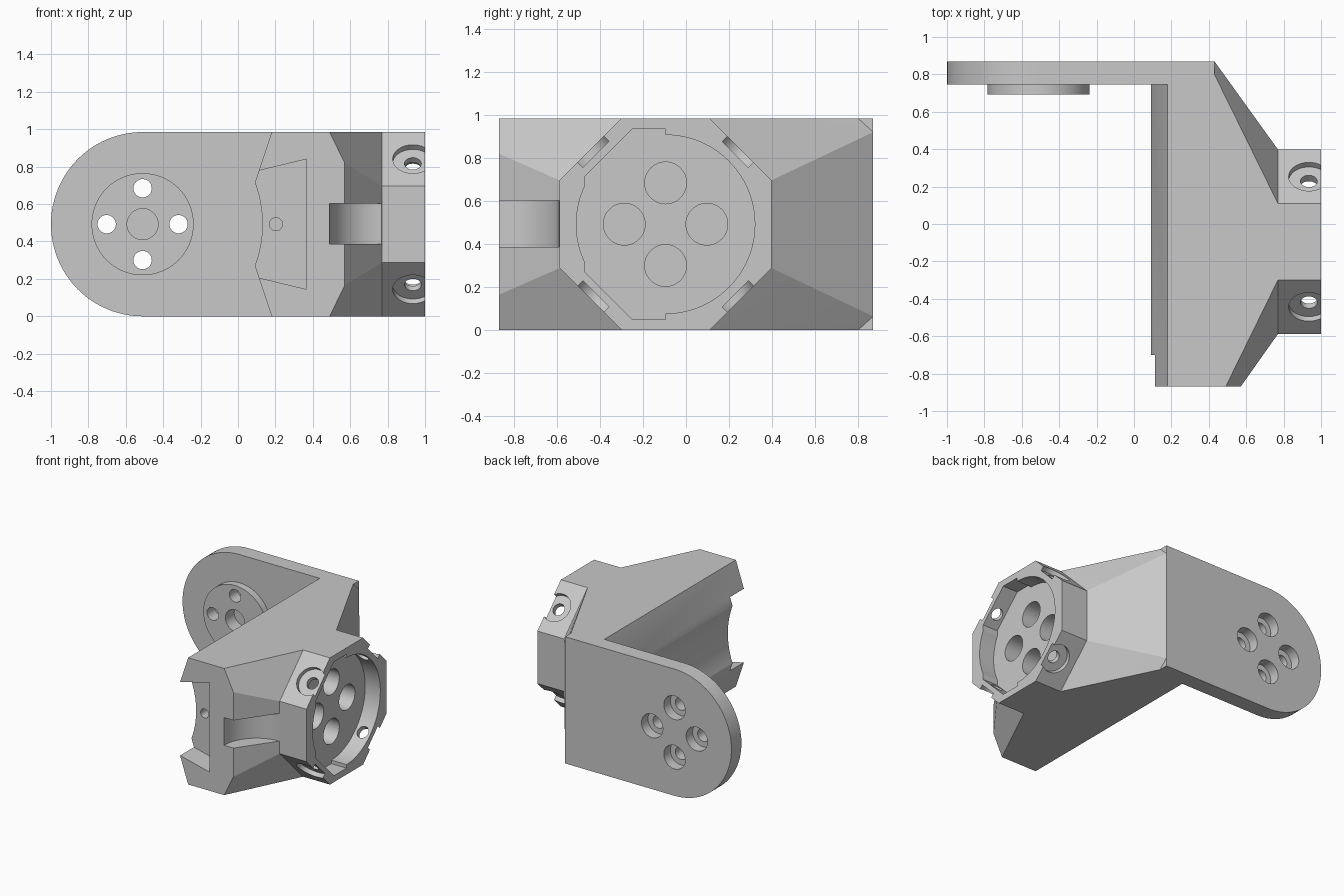
import bpy
import bmesh
import math
from mathutils import Vector

if "Cube" in bpy.data.objects:
    bpy.data.objects.remove(bpy.data.objects["Cube"], do_unlink=True)

H = 0.985            # overall height
MID = H / 2
RING_Y = -0.095      # axis of the eight-sided socket
PIVOT_X = -0.51      # axis of the rounded arm
BOLT = 0.192         # bolt circle radius
FLOOR = 0.87         # bottom of the socket recess

X, Y, Z = Vector((1, 0, 0)), Vector((0, 1, 0)), Vector((0, 0, 1))

grey = bpy.data.materials.new("plain grey")
grey.use_nodes = True
grey.diffuse_color = (0.58, 0.58, 0.58, 1)
grey.node_tree.nodes["Principled BSDF"].inputs["Base Color"].default_value = grey.diffuse_color


def make_object(name, bm):
    bmesh.ops.recalc_face_normals(bm, faces=bm.faces[:])
    mesh = bpy.data.meshes.new(name)
    bm.to_mesh(mesh)
    bm.free()
    mesh.materials.append(grey)
    obj = bpy.data.objects.new(name, mesh)
    bpy.context.collection.objects.link(obj)
    return obj


def prism(name, points, u, v, w, lo, hi, origin=(0, 0, 0)):
    """Outline in the u-v plane, extruded along w from lo to hi."""
    bm = bmesh.new()
    o = Vector(origin)
    rings = [[bm.verts.new(o + u * a + v * b + w * t) for a, b in points] for t in (lo, hi)]
    bm.faces.new(rings[0])
    bm.faces.new(rings[1])
    n = len(points)
    for i in range(n):
        j = (i + 1) % n
        bm.faces.new((rings[0][i], rings[0][j], rings[1][j], rings[1][i]))
    return make_object(name, bm)


def circle(a, b, r, n=48, start=0.0):
    return [(a + r * math.cos(start + 2 * math.pi * i / n),
             b + r * math.sin(start + 2 * math.pi * i / n)) for i in range(n)]


def bolt_points(a, b):
    return [(a + BOLT, b), (a - BOLT, b), (a, b + BOLT), (a, b - BOLT)]


def combine(target, tool, operation):
    tool.hide_render = True
    mod = target.modifiers.new(operation.lower(), "BOOLEAN")
    mod.operation = operation
    mod.solver = "EXACT"
    mod.object = tool
    bpy.context.view_layer.objects.active = target
    bpy.ops.object.modifier_apply(modifier=mod.name)
    bpy.data.objects.remove(tool, do_unlink=True)


def cut(target, *args, **kw):
    combine(target, prism("cutter", *args, **kw), "DIFFERENCE")


# Body: convex form tapering from the tall block down to the socket outline
octagon = circle(RING_Y, MID, MID / math.cos(math.pi / 8), 8, math.pi / 8)
half_points = []
for y in (-0.87, 0.87):
    half_points += [(0.18, y, MID), (0.09, y, 0.2227)]
half_points += [(0.49, -0.87, MID), (0.57, -0.87, 0.328),
                (0.43, 0.80, MID), (0.43, 0.87, 0.428)]
bm = bmesh.new()
for x, y, h in half_points:
    for s in (-1, 1):
        bm.verts.new((x, y, MID + s * h))
for y, z in octagon:
    bm.verts.new((0.77, y, z))
bmesh.ops.convex_hull(bm, input=bm.verts[:])
bmesh.ops.dissolve_limit(bm, angle_limit=0.005, verts=bm.verts[:], edges=bm.edges[:])
bracket = make_object("bracket_body", bm)

# Curved relief on the front corner, ending at the socket
cut(bracket, circle(0.77, -0.87, 0.28, 64), X, Y, Z, 0.387, 0.602)

# Straight eight-sided socket
combine(bracket, prism("socket", octagon, Y, Z, X, 0.70, 1.0), "UNION")

# Hollow channel along the inner side, swept around the arm's pivot
cut(bracket, circle(PIVOT_X, MID, 0.64, 128), X, Z, Y, -1, 1)

# Front pocket with its small hole
cut(bracket, [(0.0, 0.752), (0.365, 0.84), (0.365, 0.145), (0.0, 0.233)], X, Z, Y, -1, -0.70)
cut(bracket, circle(0.203, MID, 0.035, 24), X, Z, Y, -0.8, -0.5)

# Socket recess: round on one half, faceted on the other
cut(bracket, circle(RING_Y, MID, 0.415, 96), Y, Z, X, FLOOR, 1.1)
facet = [(RING_Y, 0.935), (-0.25, 0.935), (-0.47, 0.715), (-0.47, H - 0.715),
         (-0.25, H - 0.935), (RING_Y, H - 0.935)]
cut(bracket, facet, Y, Z, X, FLOOR, 1.1)
for a, b in bolt_points(RING_Y, MID):
    cut(bracket, circle(a, b, 0.097), Y, Z, X, FLOOR - 0.15, FLOOR + 0.05)

# Counterbored screw holes on the four slanted socket faces
for sy in (-1, 1):
    for sz in (-1, 1):
        d = Vector((0, sy, sz)).normalized()
        v = d.cross(X)
        for r, depth in ((0.108, 0.458), (0.045, 0.36)):
            cut(bracket, circle(0.935, 0, r, 40), X, v, d, depth, 0.53, origin=(0, RING_Y, MID))

# Rounded arm plate and its raised boss
arc = [(PIVOT_X + (1 + PIVOT_X) * math.cos(t), MID + MID * math.sin(t))
       for t in (math.pi * (0.5 + i / 48) for i in range(49))]
plate = prism("arm_plate", arc + [(0.43, 0.0), (0.43, H)], X, Z, Y, 0.747, 0.87)
combine(plate, prism("boss", circle(PIVOT_X, MID, 0.273, 64), X, Z, Y, 0.692, 0.80), "UNION")
cut(plate, circle(PIVOT_X, MID, 0.083), X, Z, Y, 0.6, 0.80)
for a, b in bolt_points(PIVOT_X, MID):
    cut(plate, circle(a, b, 0.049, 32), X, Z, Y, 0.6, 1)
    cut(plate, circle(a, b, 0.092), X, Z, Y, 0.79, 1)
combine(bracket, plate, "UNION")

# Smooth the curved walls and keep the machined edges sharp
bpy.ops.object.select_all(action="DESELECT")
bracket.select_set(True)
bpy.context.view_layer.objects.active = bracket
bpy.ops.object.shade_smooth_by_angle(angle=math.radians(20))
